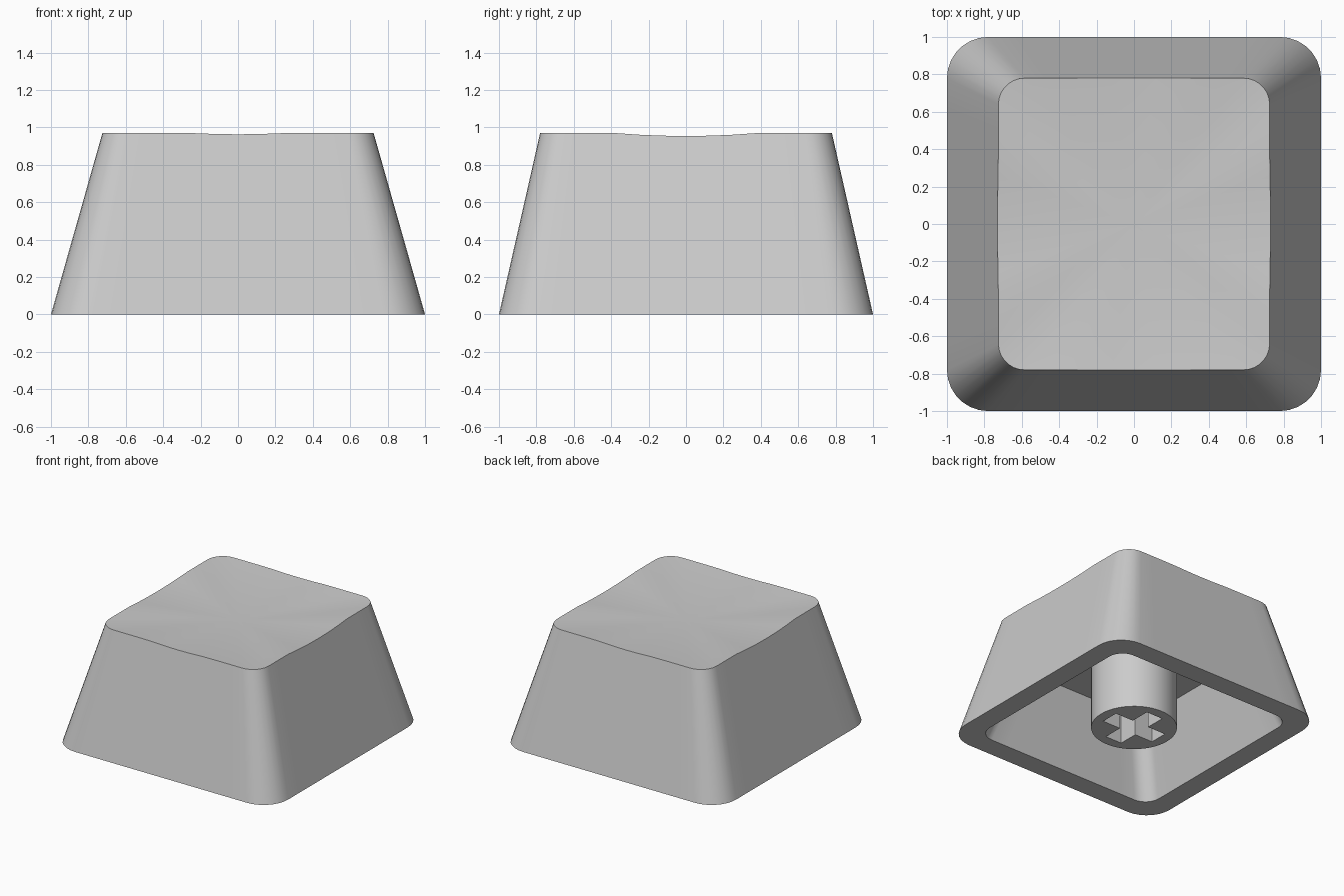
import bpy, bmesh
from math import sin, cos, pi, sqrt

cube = bpy.data.objects.get("Cube")
if cube:
    bpy.data.objects.remove(cube, do_unlink=True)

HEIGHT = 0.97
CEILING = 0.6
DISH_RADIUS = 0.82      # rim of the dished area on the top plane
DISH_SPHERE = 4.6       # radius of the sphere that hollows the top

plastic = bpy.data.materials.new("grey_plastic")
plastic.use_nodes = True
plastic.diffuse_color = (0.6, 0.6, 0.6, 1)
plastic.node_tree.nodes["Principled BSDF"].inputs["Base Color"].default_value = (0.6, 0.6, 0.6, 1)


def outline(hx, hy, r, arc=7, side=10):
    """Rounded rectangle with subdivided straight sides."""
    corners = []
    for i, (sx, sy) in enumerate([(1, 1), (-1, 1), (-1, -1), (1, -1)]):
        cx, cy = sx * (hx - r), sy * (hy - r)
        angles = [(i + k / arc) * pi / 2 for k in range(arc + 1)]
        corners.append([(cx + r * cos(a), cy + r * sin(a)) for a in angles])
    pts = []
    for i, corner in enumerate(corners):
        pts += corner
        (x0, y0), (x1, y1) = corner[-1], corners[(i + 1) % 4][0]
        pts += [(x0 + (x1 - x0) * k / side, y0 + (y1 - y0) * k / side) for k in range(1, side)]
    return pts


def top_height(x, y):
    r2 = min(x * x + y * y, DISH_RADIUS ** 2)
    return HEIGHT + sqrt(DISH_SPHERE ** 2 - DISH_RADIUS ** 2) - sqrt(DISH_SPHERE ** 2 - r2)


def finish(name, bm):
    bmesh.ops.recalc_face_normals(bm, faces=bm.faces)
    mesh = bpy.data.meshes.new(name)
    bm.to_mesh(mesh)
    bm.free()
    mesh.materials.append(plastic)
    obj = bpy.data.objects.new(name, mesh)
    bpy.context.collection.objects.link(obj)
    return obj


def smooth(obj):
    bpy.ops.object.select_all(action='DESELECT')
    obj.select_set(True)
    bpy.context.view_layer.objects.active = obj
    bpy.ops.object.shade_smooth_by_angle(angle=pi / 6)


# Shell: shallow fan top, sloping walls, flat rim and hollow underside
bm = bmesh.new()
base = outline(1, 1, 0.22)
edge = []
for (x0, y0), (x1, y1) in zip(base, outline(0.725, 0.78, 0.14)):
    z = top_height(x1, y1)
    t = z / HEIGHT      # keep the lowered edge on the sloping wall
    edge.append((x0 + (x1 - x0) * t, y0 + (y1 - y0) * t, z))
rings = [edge, [(x, y, 0) for x, y in base]]
rings.append([(x, y, 0) for x, y in outline(0.83, 0.83, 0.13)])
rings.append([(x, y, CEILING) for x, y in outline(0.635, 0.665, 0.12)])

loops = [[bm.verts.new(p) for p in ring] for ring in rings]
count = len(base)
centre = bm.verts.new((0, 0, HEIGHT - 0.06))
for i in range(count):
    j = (i + 1) % count
    bm.faces.new((centre, loops[0][i], loops[0][j]))
    for a, b in zip(loops, loops[1:]):
        bm.faces.new((a[i], b[i], b[j], a[j]))
bm.faces.new(loops[-1])
smooth(finish("keycap_shell", bm))

# Stem: round post under the ceiling
bm = bmesh.new()
bmesh.ops.create_cone(bm, cap_ends=True, segments=48, radius1=0.323, radius2=0.323, depth=CEILING + 0.01)
bmesh.ops.translate(bm, verts=bm.verts, vec=(0, 0, (CEILING + 0.01) / 2))
stem = finish("stem", bm)

# Cross socket cut into the stem
cutters = []
for size in ((0.48, 0.15, 1), (0.15, 0.48, 1)):
    bm = bmesh.new()
    bmesh.ops.create_cube(bm, size=1)
    bmesh.ops.scale(bm, verts=bm.verts, vec=size)
    cutter = finish("socket_cutter", bm)
    cutter.hide_render = True
    cutters.append(cutter)
    cut = stem.modifiers.new("socket", 'BOOLEAN')
    cut.operation = 'DIFFERENCE'
    cut.solver = 'EXACT'
    cut.object = cutter
bpy.context.view_layer.objects.active = stem
for name in [m.name for m in stem.modifiers]:
    bpy.ops.object.modifier_apply(modifier=name)
for cutter in cutters:
    bpy.data.objects.remove(cutter, do_unlink=True)
smooth(stem)
